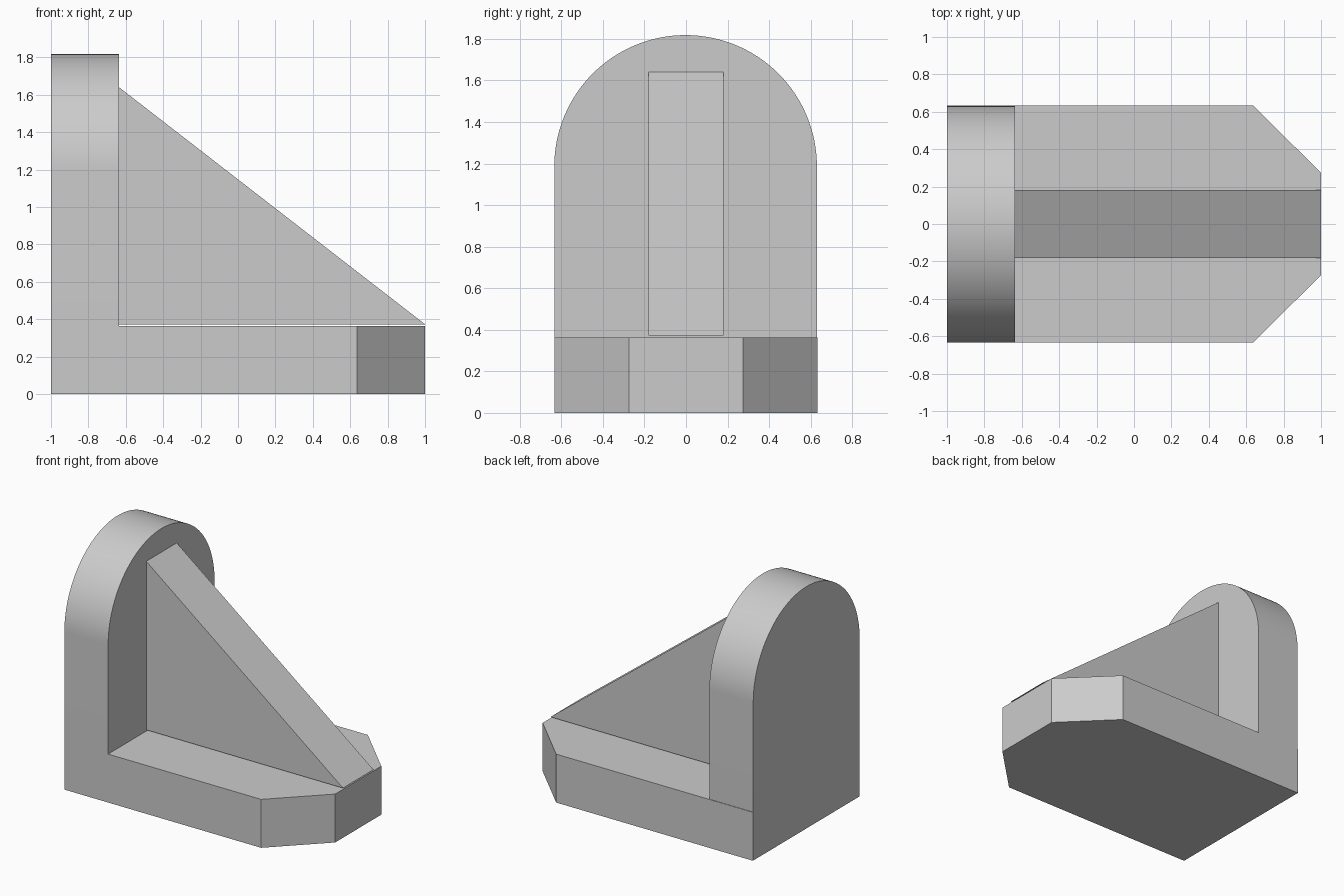
import bpy
import bmesh
from math import cos, sin, pi, radians
from mathutils import Vector

cube = bpy.data.objects.get("Cube")
if cube:
    bpy.data.objects.remove(cube, do_unlink=True)

# Single plain grey
grey = bpy.data.materials.new("light_grey")
grey.use_nodes = True
colour = (0.6, 0.6, 0.6, 1)
grey.diffuse_color = colour
grey.node_tree.nodes["Principled BSDF"].inputs["Base Color"].default_value = colour


def extrude_profile(name, points, direction, smooth=False):
    """Make a solid by pushing a flat outline along a direction."""
    bm = bmesh.new()
    face = bm.faces.new([bm.verts.new(p) for p in points])
    pushed = bmesh.ops.extrude_face_region(bm, geom=[face])["geom"]
    verts = [g for g in pushed if isinstance(g, bmesh.types.BMVert)]
    bmesh.ops.translate(bm, verts=verts, vec=Vector(direction))
    bmesh.ops.recalc_face_normals(bm, faces=bm.faces)
    mesh = bpy.data.meshes.new(name)
    bm.to_mesh(mesh)
    bm.free()
    mesh.materials.append(grey)
    obj = bpy.data.objects.new(name, mesh)
    bpy.context.collection.objects.link(obj)
    if smooth:
        bpy.ops.object.select_all(action="DESELECT")
        obj.select_set(True)
        bpy.context.view_layer.objects.active = obj
        bpy.ops.object.shade_smooth_by_angle(angle=radians(30))
    return obj


half_width = 0.634
thick = 0.364
inner_x = -1 + thick

# Base plate with two clipped corners
nose = half_width - thick + 0.004
extrude_profile("base_plate", [
    (-1, -half_width, 0), (1 - thick, -half_width, 0), (1, -nose, 0),
    (1, nose, 0), (1 - thick, half_width, 0), (-1, half_width, 0),
], (0, 0, thick))

# Round-topped upright, a hair narrower than the base on its left side
radius, middle, spring = 0.632, -0.002, 1.186
steps = 64
arch = [(-1, middle + radius * cos(pi * i / steps), spring + radius * sin(pi * i / steps))
        for i in range(steps + 1)]
extrude_profile("upright", [(-1, middle - radius, thick), (-1, middle + radius, thick)] + arch,
                (thick, 0, 0), smooth=True)

# Triangular gusset, just clear of the base plate
rib = 0.181
extrude_profile("gusset", [
    (inner_x, -rib, 0.373), (1, -rib, 0.373), (inner_x, -rib, 1.64),
], (0, 2 * rib, 0))
